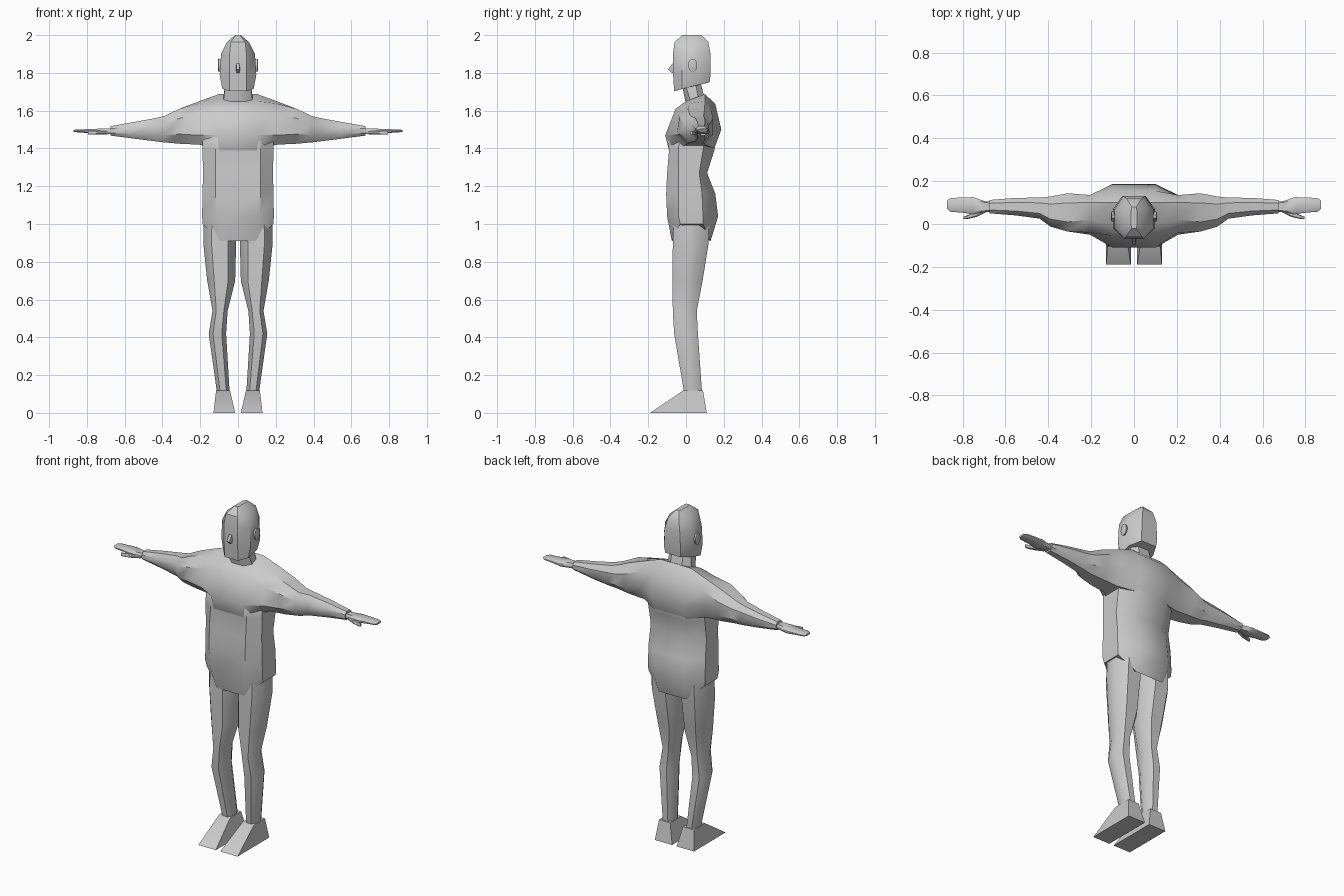
import bpy, bmesh, math


def loft(name, rings):
    """Skin a list of equal-length point rings and cap both ends."""
    bm = bmesh.new()
    rows = [[bm.verts.new(p) for p in ring] for ring in rings]
    n = len(rows[0])
    for a, b in zip(rows, rows[1:]):
        for i in range(n):
            j = (i + 1) % n
            bm.faces.new((a[i], a[j], b[j], b[i]))
    bm.faces.new(rows[0])
    bm.faces.new(rows[-1])
    bmesh.ops.recalc_face_normals(bm, faces=bm.faces)
    me = bpy.data.meshes.new(name)
    bm.to_mesh(me)
    bm.free()
    ob = bpy.data.objects.new(name, me)
    bpy.context.collection.objects.link(ob)
    return ob


def sym(half):
    """Complete a right-hand half ring by mirroring it in x."""
    return half + [(-x, y, z) for x, y, z in reversed(half)]


def band(z, xf, yf, w, s1, s2, xb, yb):
    """Level eight-sided ring: front corners, side flats, back corners."""
    return sym([(xf, yf, z), (w, s1, z), (w, s2, z), (xb, yb, z)])


def octo(a0, a1, b0, b1, fa, fb):
    """2D octagon in a box; fa, fb are the flat fractions of each side."""
    ca, cb = (a0 + a1) / 2, (b0 + b1) / 2
    ha, hb = (a1 - a0) / 2, (b1 - b0) / 2
    unit = [(-1, -fb), (-1, fb), (-fa, 1), (fa, 1),
            (1, fb), (1, -fb), (fa, -1), (-fa, -1)]
    return [(ca + u * ha, cb + v * hb) for u, v in unit]


# Shirt body with a hem that rises at the sides
loft("shirt_body", [
    sym([(.09, -.075, .91), (.187, -.03, 1.0), (.187, .09, 1.0), (.09, .13, .91)]),
    band(1.04, .115, -.1, .19, -.04, .09, .1, .17),
    band(1.16, .12, -.105, .188, -.04, .085, .1, .155),
    band(1.27, .12, -.1, .185, -.04, .07, .1, .112),
    band(1.39, .12, -.09, .188, -.04, .09, .1, .15),
    band(1.46, .11, -.1, .186, -.035, .1, .09, .165),
    band(1.52, .08, -.07, .13, -.02, .1, .07, .15),
])

# Shoulders and sleeves, one loft running from wrist to wrist
chest = [(-.11, 1.47), (-.055, 1.61), (0, 1.65), (.1, 1.688),
         (.155, 1.635), (.187, 1.5), (.15, 1.40), (-.09, 1.39)]
shoulder = [(-.05, 1.47), (-.04, 1.58), (.02, 1.638), (.1, 1.65),
            (.135, 1.6), (.135, 1.5), (.1, 1.42), (0, 1.42)]
sections = [(.1, chest), (.205, shoulder)]
for x, yf, yb, zb, zt in [(.31, -.035, .143, 1.425, 1.61),
                          (.39, -.012, .128, 1.432, 1.572),
                          (.44, .025, .123, 1.438, 1.56),
                          (.55, .04, .122, 1.452, 1.54),
                          (.675, .05, .112, 1.468, 1.518)]:
    sections.append((x, octo(yf, yb, zb, zt, .5, .45)))
rings = [[(-x, y, z) for y, z in s] for x, s in reversed(sections)]
rings += [[(x, y, z) for y, z in s] for x, s in sections]
loft("shoulders_and_sleeves", rings)

# Neck, leaning forward
loft("neck", [
    sym([(.04, 0, 1.63), (.08, .03, 1.63), (.08, .07, 1.64), (.04, .105, 1.64)]),
    sym([(.035, -.018, 1.72), (.068, .0, 1.73), (.068, .05, 1.75), (.035, .075, 1.76)]),
])

# Head
loft("head", [
    sym([(.045, -.063, 1.703), (.083, -.02, 1.715), (.085, .06, 1.735), (.05, .125, 1.75)]),
    band(1.79, .045, -.068, .097, -.02, .07, .055, .13),
    band(1.90, .045, -.07, .09, -.02, .07, .05, .13),
    band(1.963, .038, -.06, .058, -.02, .07, .035, .118),
    band(2.0, .01, -.02, .014, -.005, .06, .01, .08),
])

# Nose
loft("nose", [
    [(-.008, -.06, 1.85), (.008, -.06, 1.85), (.008, -.071, 1.85), (-.008, -.071, 1.85)],
    [(-.013, -.06, 1.82), (.013, -.06, 1.82), (.008, -.096, 1.818), (-.008, -.096, 1.818)],
    [(-.008, -.06, 1.80), (.008, -.06, 1.80), (.006, -.075, 1.80), (-.006, -.075, 1.80)],
])

for side, s in (("right", 1), ("left", -1)):
    # Ear
    def ear_ring(x, k):
        return [(s * x, .035 + .024 * k * math.cos(t), 1.84 + .036 * k * math.sin(t))
                for t in [i * math.tau / 10 for i in range(10)]]
    loft(side + "_ear", [ear_ring(.08, .8), ear_ring(.104, 1), ear_ring(.107, .7)])

    # Hand: flat mitten of fingers
    loft(side + "_hand", [
        [(s * x, y, z) for y, z in octo(y0, y1, z0, z1, .75, .4)]
        for x, y0, y1, z0, z1 in [(.66, .058, .102, 1.478, 1.505),
                                  (.70, .055, .108, 1.476, 1.506),
                                  (.75, .045, .125, 1.476, 1.504),
                                  (.80, .053, .124, 1.482, 1.502),
                                  (.855, .057, .121, 1.486, 1.5),
                                  (.872, .07, .11, 1.488, 1.498)]])

    # Thumb
    loft(side + "_thumb", [
        [(s * x, y, z) for y, z in octo(y0, y1, 1.474, 1.492, .6, .5)]
        for x, y0, y1 in [(.69, .055, .085), (.735, .033, .06),
                          (.775, .024, .042), (.795, .024, .034)]])

    # Trouser leg
    loft(side + "_leg", [
        [(s * x, y, z) for x, y in octo(x0, x1, y0, y1, .5, .4)]
        for z, x0, x1, y0, y1 in [(1.03, .005, .182, -.065, .125),
                                  (.90, .01, .184, -.07, .12),
                                  (.70, .015, .163, -.071, .088),
                                  (.54, .055, .135, -.07, .057),
                                  (.42, .063, .155, -.063, .063),
                                  (.12, .045, .113, -.012, .084),
                                  (.10, .047, .111, -.01, .082)]])

    # Wedge shoe
    loft(side + "_shoe", [
        [(s * x, y, z) for x, y in [(x0, y0), (x1, y0), (x1, y1), (x0, y1)]]
        for z, x0, x1, y0, y1 in [(0, .015, .13, -.19, .11),
                                  (.118, .042, .116, -.015, .09)]])

# Smooth the broad surfaces, keep the creases
bpy.ops.object.select_all(action='SELECT')
bpy.context.view_layer.objects.active = bpy.data.objects["head"]
bpy.ops.object.shade_smooth_by_angle(angle=math.radians(38))
